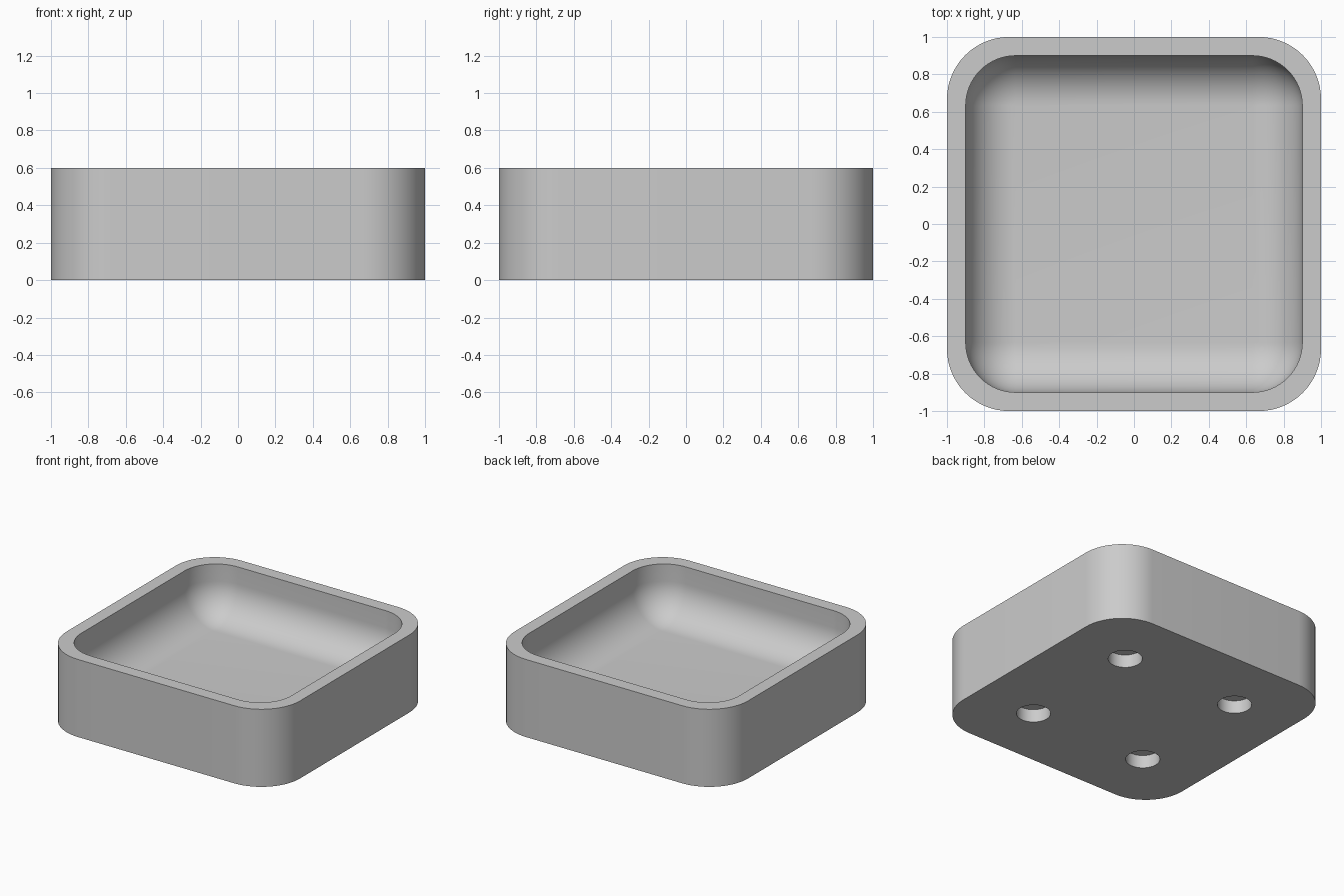
import bpy, bmesh
from math import sin, cos, pi

cube = bpy.data.objects.get("Cube")
if cube:
    bpy.data.objects.remove(cube, do_unlink=True)

HEIGHT, FLOOR = 0.6, 0.2
OUTER_R, INNER_R = 0.333, 0.267
STEPS = 16

grey = bpy.data.materials.new("plain grey")
grey.use_nodes = True
colour = (0.6, 0.6, 0.6, 1)
grey.diffuse_color = colour
grey.node_tree.nodes["Principled BSDF"].inputs["Base Color"].default_value = colour


def ring(bm, half, radius, z):
    """Rounded square loop of vertices at height z."""
    verts = []
    for quarter in range(4):
        mid = (quarter + 0.5) * pi / 2
        cx = (half - radius) * (1 if cos(mid) > 0 else -1)
        cy = (half - radius) * (1 if sin(mid) > 0 else -1)
        for i in range(STEPS + 1):
            a = (quarter + i / STEPS) * pi / 2
            verts.append(bm.verts.new((cx + radius * cos(a), cy + radius * sin(a), z)))
    return verts


# Tray body: outside wall, rim, inside wall and filleted floor
bm = bmesh.new()
rings = [ring(bm, 1, OUTER_R, 0), ring(bm, 1, OUTER_R, HEIGHT), ring(bm, 0.9, INNER_R, HEIGHT)]
for i in range(STEPS + 1):
    a = i / STEPS * pi / 2
    r = INNER_R * cos(a)
    rings.append(ring(bm, 0.9 - INNER_R + r, r, FLOOR + INNER_R * (1 - sin(a))))
for low, high in zip(rings, rings[1:]):
    for i in range(len(low)):
        j = (i + 1) % len(low)
        bm.faces.new((low[i], low[j], high[j], high[i]))
bm.faces.new(rings[0][::-1])
bm.faces.new(rings[-1])
bmesh.ops.remove_doubles(bm, verts=bm.verts, dist=0.0005)
bmesh.ops.recalc_face_normals(bm, faces=bm.faces)
mesh = bpy.data.meshes.new("tray")
bm.to_mesh(mesh)
bm.free()
mesh.materials.append(grey)
tray = bpy.data.objects.new("tray", mesh)
bpy.context.collection.objects.link(tray)

# Four round sockets in the underside
for x in (-0.5, 0.5):
    for y in (-0.5, 0.5):
        bpy.ops.mesh.primitive_cylinder_add(vertices=48, radius=0.12, depth=0.2, location=(x, y, 0))
        cutter = bpy.context.object
        cutter.name = "socket_cutter"
        cutter.hide_render = True
        cutter.data.materials.append(grey)
        cut = tray.modifiers.new("socket", "BOOLEAN")
        cut.operation = "DIFFERENCE"
        cut.solver = "EXACT"
        cut.object = cutter
        bpy.context.view_layer.objects.active = tray
        bpy.ops.object.modifier_apply(modifier=cut.name)
        bpy.data.objects.remove(cutter, do_unlink=True)

bpy.ops.object.select_all(action="DESELECT")
tray.select_set(True)
bpy.context.view_layer.objects.active = tray
bpy.ops.object.shade_smooth_by_angle(angle=pi / 6)
